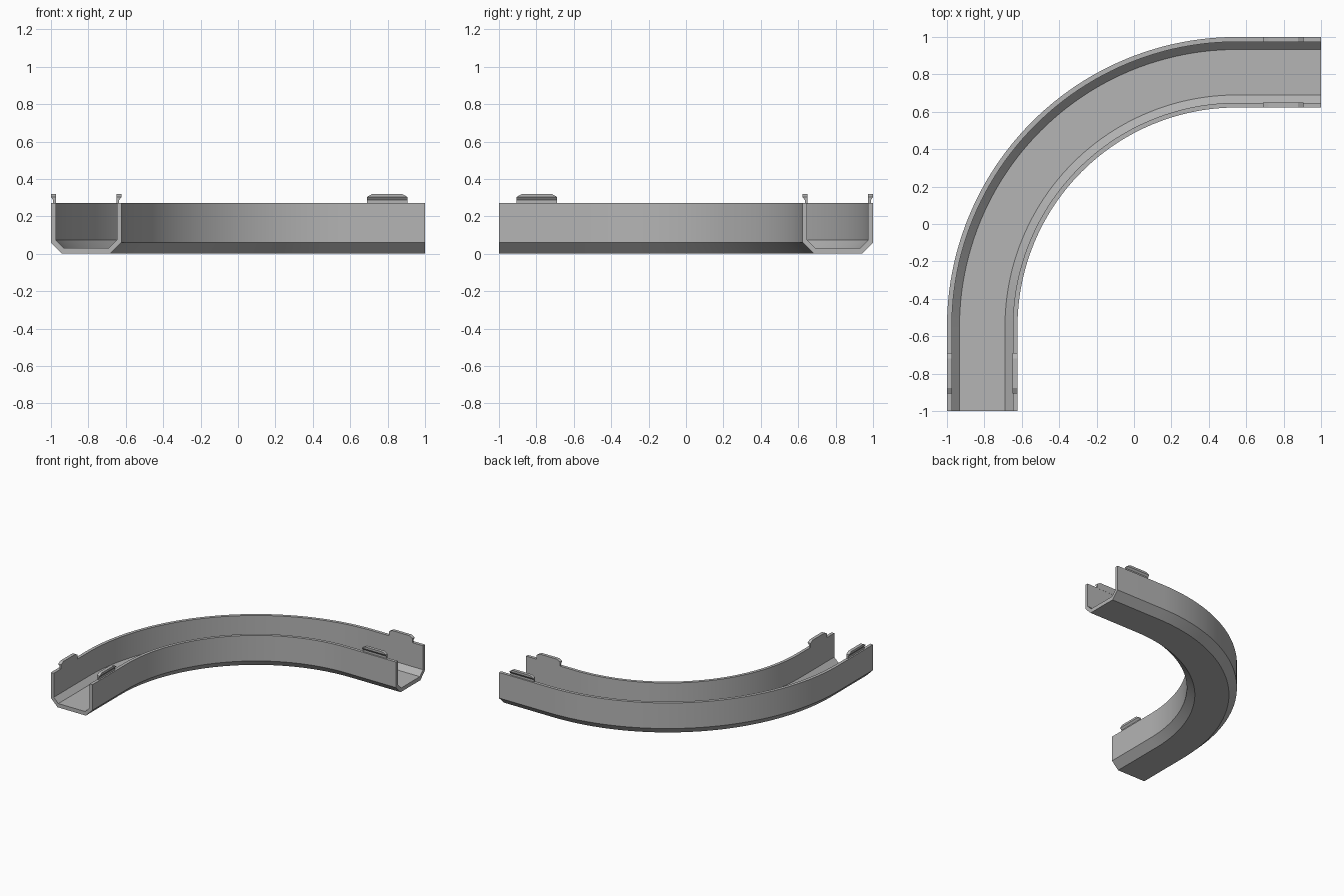
import bpy, bmesh, math

if "Cube" in bpy.data.objects:
    bpy.data.objects.remove(bpy.data.objects["Cube"])

grey = bpy.data.materials.new("grey_plastic")
grey.diffuse_color = (0.46, 0.46, 0.46, 1)
grey.use_nodes = True
grey.node_tree.nodes["Principled BSDF"].inputs["Base Color"].default_value = grey.diffuse_color

C = 0.55          # bend centre is (C, -C)
R_OUT = 1 + C     # outer radius of the bend


def make_object(name, bm):
    bmesh.ops.recalc_face_normals(bm, faces=bm.faces)
    me = bpy.data.meshes.new(name)
    bm.to_mesh(me)
    bm.free()
    me.materials.append(grey)
    ob = bpy.data.objects.new(name, me)
    bpy.context.collection.objects.link(ob)
    return ob


def loft(name, rings):
    """Skin closed rings of points and cap both ends."""
    bm = bmesh.new()
    vs = [[bm.verts.new(p) for p in ring] for ring in rings]
    n = len(vs[0])
    for a, b in zip(vs, vs[1:]):
        for i in range(n):
            j = (i + 1) % n
            bm.faces.new((a[i], a[j], b[j], b[i]))
    bm.faces.new(vs[0])
    bm.faces.new(vs[-1])
    return make_object(name, bm)


# Channel cross-section: (distance in from the outer wall, height)
profile = [(0, 0.27), (0, 0.06), (0.06, 0), (0.317, 0), (0.377, 0.06), (0.377, 0.27),
           (0.352, 0.27), (0.352, 0.073), (0.31, 0.032), (0.067, 0.032),
           (0.026, 0.073), (0.026, 0.27)]

# Channel: straight lead-in, quarter bend, straight lead-out
rings = [[(-1 + d, -1, z) for d, z in profile]]
SEG = 48
for k in range(SEG + 1):
    a = math.pi / 2 * k / SEG
    rings.append([(C - (R_OUT - d) * math.cos(a), -C + (R_OUT - d) * math.sin(a), z)
                  for d, z in profile])
rings.append([(1, 1 - d, z) for d, z in profile])
channel = loft("curved_channel", rings)
bpy.context.view_layer.objects.active = channel
channel.select_set(True)
bpy.ops.object.shade_smooth_by_angle(angle=math.radians(30))

# Clip tabs: section is (distance in from wall face, height), ends taper on top
section = [(0.026, 0.265), (0.012, 0.265), (0.012, 0.287), (0, 0.303), (0, 0.32), (0.026, 0.32)]


def tab(name, wall, sign, swap):
    rings = []
    for s, top in ((0.69, 0.304), (0.718, 0.32), (0.877, 0.32), (0.905, 0.304)):
        ring = []
        for t, z in section:
            x, y = wall + sign * t, -s
            z = min(z, top)
            # the far end of the channel is the mirror across the diagonal
            ring.append((-y, -x, z) if swap else (x, y, z))
        rings.append(ring)
    loft(name, rings)


for swap, end in ((False, "front"), (True, "right")):
    tab(end + "_outer_clip", -1, 1, swap)
    tab(end + "_inner_clip", -0.623, -1, swap)
